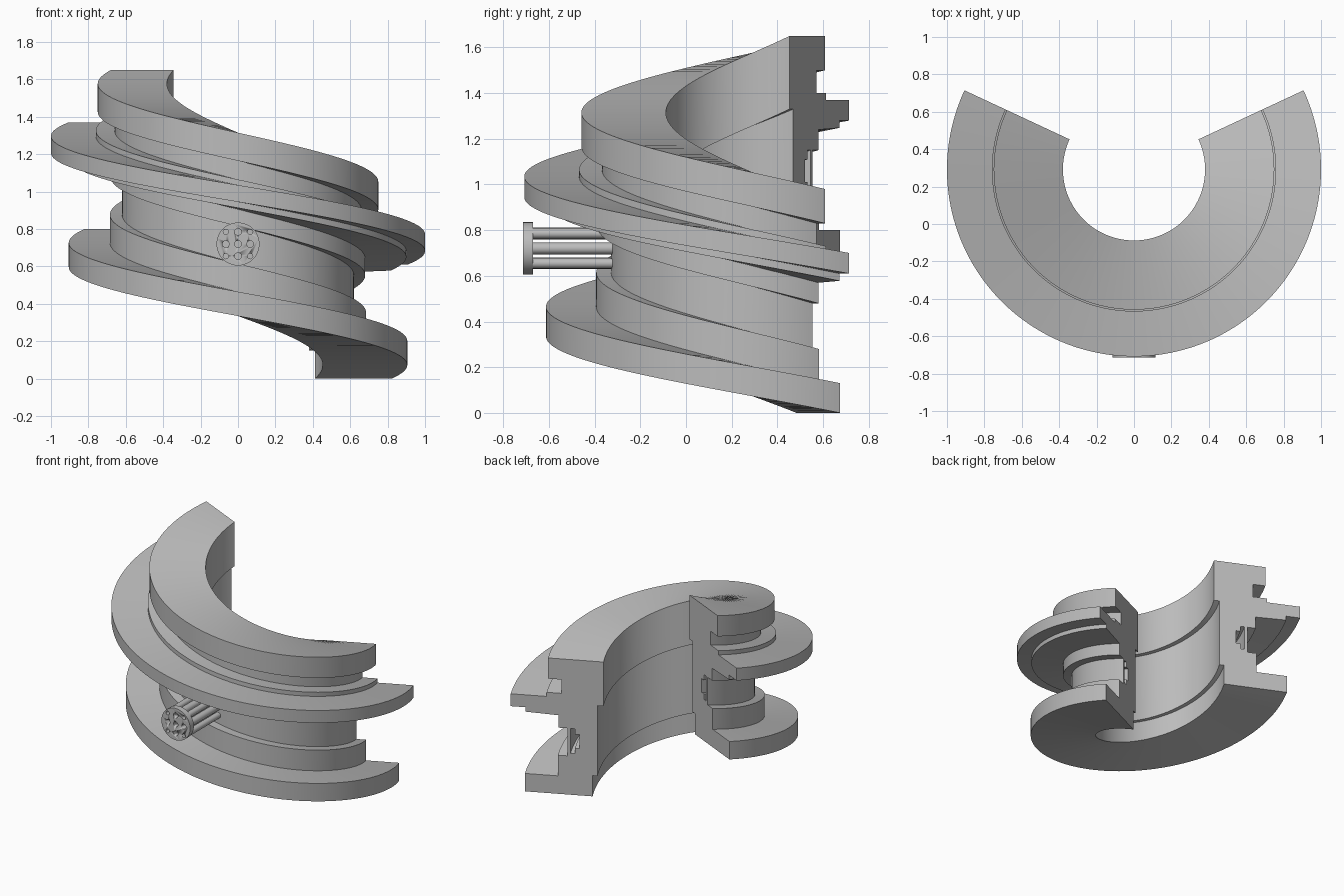
import bpy, bmesh, math
from mathutils import Matrix

cube = bpy.data.objects.get("Cube")
if cube:
    bpy.data.objects.remove(cube, do_unlink=True)

grey = bpy.data.materials.new("plain grey")
grey.use_nodes = True
grey.diffuse_color = (0.5, 0.5, 0.5, 1)
grey.node_tree.nodes["Principled BSDF"].inputs["Base Color"].default_value = (0.5, 0.5, 0.5, 1)

AXIS_Y = 0.292
START, SWEEP, RISE, STEPS = math.radians(25), math.radians(-230), 0.67, 120


def add_object(name, bm):
    bmesh.ops.recalc_face_normals(bm, faces=bm.faces[:])
    mesh = bpy.data.meshes.new(name)
    bm.to_mesh(mesh)
    bm.free()
    ob = bpy.data.objects.new(name, mesh)
    bpy.context.collection.objects.link(ob)
    mesh.materials.append(grey)
    bpy.ops.object.select_all(action='DESELECT')
    ob.select_set(True)
    bpy.context.view_layer.objects.active = ob
    bpy.ops.object.shade_smooth_by_angle(angle=math.radians(30))
    return ob


def helical_wall(bm, loop):
    """Sweep a closed (radius, height) loop up the helix; return its end edges."""
    rings = []
    for i in range(STEPS + 1):
        t = i / STEPS
        a = START + SWEEP * t
        rings.append([bm.verts.new((r * math.cos(a), AXIS_Y + r * math.sin(a), z + RISE * t))
                      for r, z in loop])
    n = len(loop)
    for lo, hi in zip(rings, rings[1:]):
        for j in range(n):
            k = (j + 1) % n
            bm.faces.new((lo[j], lo[k], hi[k], hi[j]))
    return [[bm.edges.get((ring[j], ring[(j + 1) % n])) for j in range(n)]
            for ring in (rings[0], rings[-1])]


# Flanged section: bore side first, then up and down the outer steps
section = [(0.453, 0), (0.453, 0.15), (0.42, 0.15), (0.42, 0.66), (0.38, 0.66), (0.38, 0.98),
           (0.75, 0.98), (0.75, 0.83), (0.66, 0.83), (0.66, 0.73), (0.76, 0.73), (0.76, 0.70),
           (1.0, 0.70), (1.0, 0.61), (0.9, 0.61), (0.9, 0.578), (0.68, 0.57), (0.68, 0.48),
           (0.62, 0.48), (0.62, 0.28), (0.685, 0.28), (0.685, 0.13), (0.905, 0.13), (0.905, 0)]
# T-shaped internal channel
channel = [(0.57, 0.30), (0.60, 0.30), (0.60, 0.48), (0.57, 0.48),
           (0.57, 0.44), (0.54, 0.44), (0.54, 0.34), (0.57, 0.34)]

bm = bmesh.new()
outer_ends = helical_wall(bm, section)
inner_ends = helical_wall(bm, channel)
for outer, inner in zip(outer_ends, inner_ends):
    bmesh.ops.triangle_fill(bm, use_beauty=True, edges=outer + inner)
add_object("helical_flange_body", bm)

# Connector: perforated end disc with a bundle of tubes behind it
PORT_Z, PITCH = 0.72, 0.065
PORTS = [(i * PITCH, j * PITCH, 0.018 if i * j == 0 else 0.014)
         for i in (-1, 0, 1) for j in (-1, 0, 1)]


def cylinder_y(bm, x, z, radius, y0, y1, sides=24):
    place = Matrix.Translation((x, (y0 + y1) / 2, z)) @ Matrix.Rotation(math.pi / 2, 4, 'X')
    bmesh.ops.create_cone(bm, cap_ends=True, segments=sides, radius1=radius,
                          radius2=radius, depth=y1 - y0, matrix=place)


def tube_y(bm, x, z, r_out, r_in, y0, y1, sides=20):
    rings = []
    for r, y in ((r_out, y0), (r_out, y1), (r_in, y1), (r_in, y0)):
        rings.append([bm.verts.new((x + r * math.cos(2 * math.pi * s / sides), y,
                                    z + r * math.sin(2 * math.pi * s / sides)))
                      for s in range(sides)])
    for a, b in zip(rings, rings[1:] + rings[:1]):
        for s in range(sides):
            k = (s + 1) % sides
            bm.faces.new((a[s], a[k], b[k], b[s]))


bm = bmesh.new()
cylinder_y(bm, 0, PORT_Z, 0.115, -0.713, -0.67, 48)
disc = add_object("connector_disc", bm)

bm = bmesh.new()
for x, z, r in PORTS:
    cylinder_y(bm, x, PORT_Z + z, r, -0.75, -0.63, 20)
cutter = add_object("port_cutter", bm)
cutter.hide_render = True
cutter.hide_set(True)
cut = disc.modifiers.new("ports", 'BOOLEAN')
cut.operation, cut.solver, cut.object = 'DIFFERENCE', 'EXACT', cutter
bpy.context.view_layer.update()
cut_mesh = bpy.data.meshes.new_from_object(
    disc.evaluated_get(bpy.context.evaluated_depsgraph_get()))
disc.modifiers.clear()
disc.data = cut_mesh
bpy.data.objects.remove(cutter, do_unlink=True)

bm = bmesh.new()
for x, z, r in PORTS:
    tube_y(bm, x, PORT_Z + z, r + 0.008, r, -0.672, -0.305)
add_object("connector_tubes", bm)
